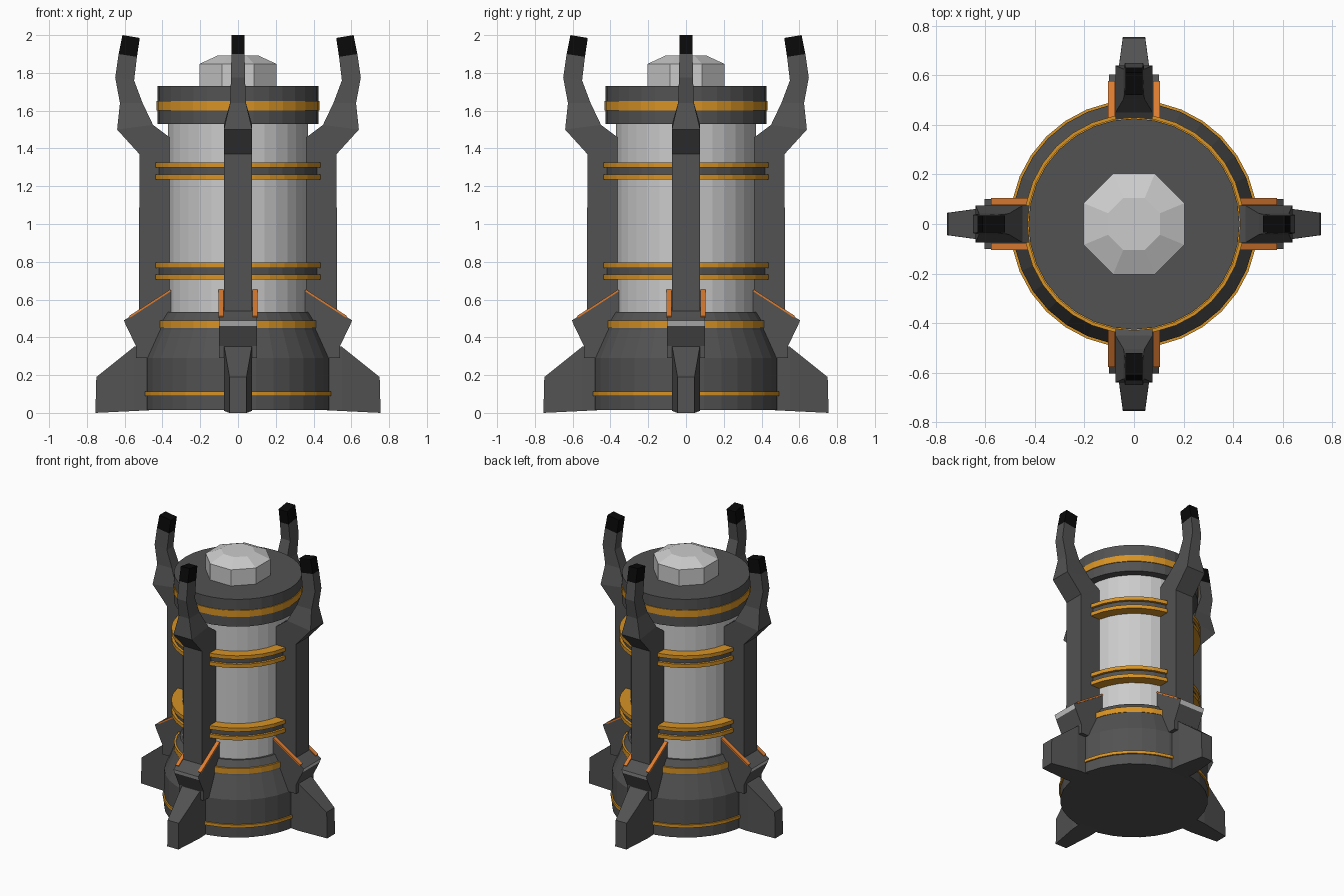
import bpy, bmesh, math
from mathutils import Matrix

if "Cube" in bpy.data.objects:
    bpy.data.objects.remove(bpy.data.objects["Cube"])


def mat(name, col):
    m = bpy.data.materials.new(name)
    m.diffuse_color = (*col, 1)
    m.use_nodes = True
    m.node_tree.nodes["Principled BSDF"].inputs["Base Color"].default_value = m.diffuse_color
    return m


DARK = mat("dark_grey", (0.085, 0.085, 0.085))
PALE = mat("pale_grey", (0.6, 0.6, 0.6))
GOLD = mat("amber", (0.68, 0.29, 0.018))
ORANGE = mat("orange", (0.72, 0.2, 0.03))
BLACK = mat("black", (0.003, 0.003, 0.003))


def finish(name, bm, mats, angle=0.0):
    bmesh.ops.recalc_face_normals(bm, faces=bm.faces[:])
    me = bpy.data.meshes.new(name)
    bm.to_mesh(me)
    bm.free()
    for m in mats:
        me.materials.append(m)
    ob = bpy.data.objects.new(name, me)
    ob.matrix_world = Matrix.Rotation(angle, 4, 'Z')
    bpy.context.collection.objects.link(ob)
    return ob


def loft(bm, loops, mat_of=lambda ring, side: 0):
    """Skin a series of closed loops and cap both ends."""
    rows = [[bm.verts.new(p) for p in lp] for lp in loops]
    n = len(rows[0])
    for r, (a, b) in enumerate(zip(rows, rows[1:])):
        for i in range(n):
            j = (i + 1) % n
            f = bm.faces.new((a[i], a[j], b[j], b[i]))
            f.material_index = mat_of(r, i)
    bm.faces.new(rows[0][::-1]).material_index = mat_of(0, -1)
    bm.faces.new(rows[-1]).material_index = mat_of(len(rows) - 2, -1)


def turned(name, profile, m, sides=32, turn=0.0):
    """Solid of revolution from (radius, height) points."""
    bm = bmesh.new()
    loft(bm, [[(r * math.cos(turn + k * math.tau / sides),
                r * math.sin(turn + k * math.tau / sides), z)
               for k in range(sides)] for r, z in profile])
    return finish(name, bm, [m])


def slab(r, z0, z1):
    return [(r, z0), (r, z1)]


# Central body
turned("base", [(.49, .015), (.49, .29), (.425, .44), (.412, .49), (.385, .535)], DARK)
turned("base_lower_band", slab(.5, .09, .112), GOLD)
turned("base_upper_band", slab(.426, .45, .49), GOLD)
turned("tank", slab(.37, .5, 1.55), PALE)
turned("cap", slab(.426, 1.53, 1.73), DARK)
turned("cap_band", slab(.431, 1.602, 1.65), GOLD)

# Paired rings around the tank
for tag, z in (("lower", .705), ("upper", 1.235)):
    turned(tag + "_ring_core", slab(.425, z + .02, z + .07), DARK)
    turned(tag + "_ring_bottom", slab(.443, z, z + .027), GOLD)
    turned(tag + "_ring_top", slab(.443, z + .063, z + .09), GOLD)

# Faceted crystal on the cap
k = 1 / math.cos(math.pi / 8)
turned("crystal", [(.203 * k, 1.72), (.203 * k, 1.848), (.105 * k, 1.893)], PALE, 8, math.pi / 8)

# Leg sections: inner (r, z), outer (r, z), half width
POST = [(.35, .3, .525, .3, .075), (.35, 1.45, .522, 1.37, .075),
        (.45, 1.525, .64, 1.5, .075), (.505, 1.64, .625, 1.64, .042),
        (.55, 1.76, .65, 1.775, .037), (.535, 1.885, .632, 1.9, .035),
        (.52, 1.985, .612, 2.0, .035)]
FOOT = [(.45, .015, .45, .37, .075), (.55, .01, .55, .35, .073), (.755, 0, .75, .19, .045)]
# Brace outline in (r, z)
BRACE = [(.355, .65), (.575, .508), (.604, .49), (.592, .46), (.54, .355), (.54, .29), (.355, .29)]
STRIP = [(.36, .653), (.577, .513), (.573, .503), (.356, .643)]


def section(s):
    r0, z0, r1, z1, w = s
    return [(r0, -w, z0), (r1, -w, z1), (r1, w, z1), (r0, w, z0)]


def prism(bm, outline, y0, y1, rule=lambda r, i: 0):
    loft(bm, [[(r, y, z) for r, z in outline] for y in (y0, y1)], rule)


for n, side in enumerate(("right", "back", "left", "front")):
    a = n * math.pi / 2
    # Upright arm with black tip
    bm = bmesh.new()
    loft(bm, [section(s) for s in POST])
    for f in bm.faces:
        if f.calc_center_median().z > 1.92:
            f.material_index = 1
    finish(side + "_arm", bm, [DARK, BLACK], a)
    # Foot
    bm = bmesh.new()
    loft(bm, [section(s) for s in FOOT])
    finish(side + "_foot", bm, [DARK], a)
    # Brace block with pale front lip
    bm = bmesh.new()
    prism(bm, BRACE, -.1, .1, lambda r, i: int(i == 2))
    finish(side + "_brace", bm, [DARK, PALE], a)
    # Orange strips along the brace slope
    bm = bmesh.new()
    for s in (-1, 1):
        prism(bm, STRIP, s * .077, s * .104)
    finish(side + "_brace_strips", bm, [ORANGE], a)
